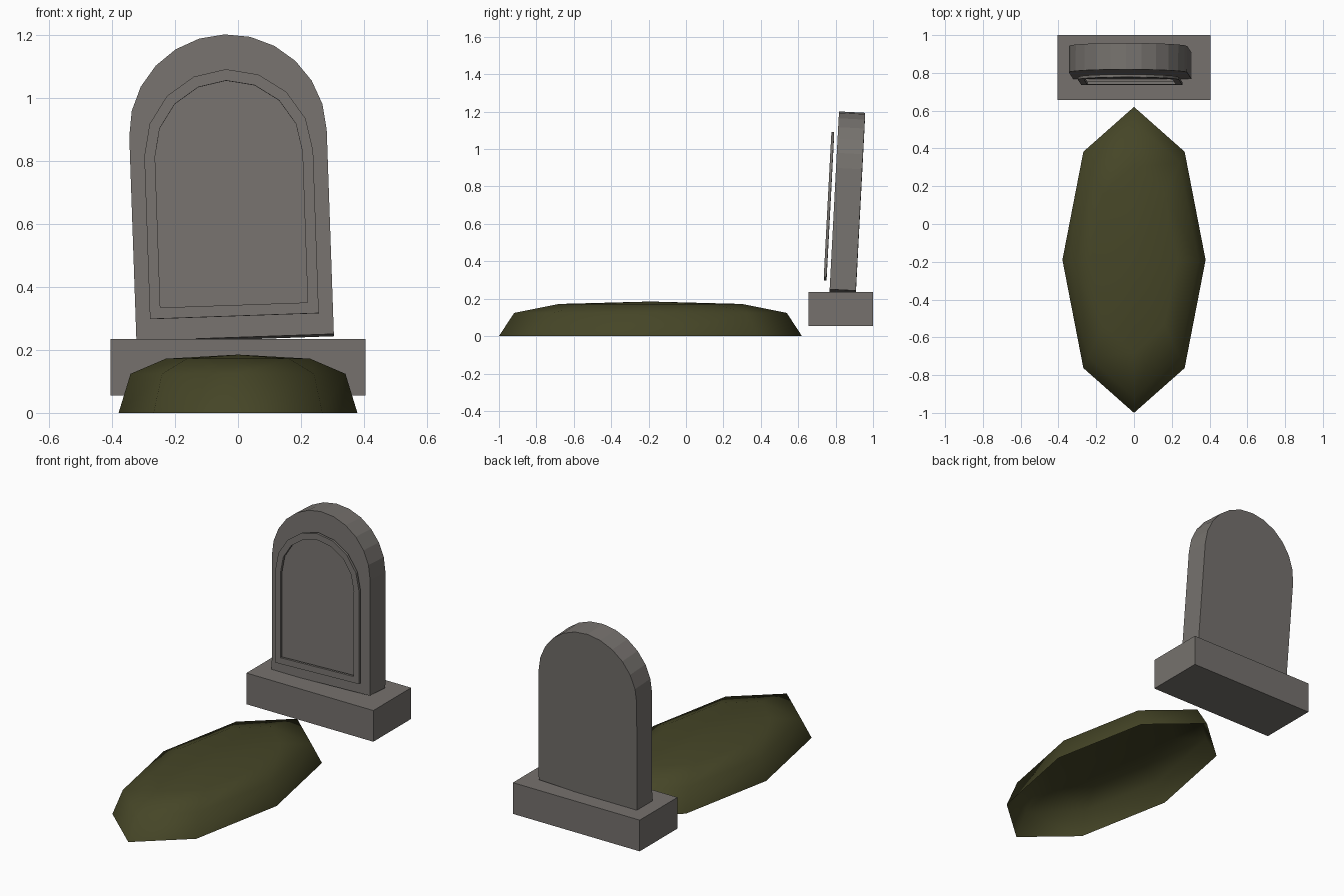
import bpy, bmesh, math
from mathutils import Matrix

if "Cube" in bpy.data.objects:
    bpy.data.objects.remove(bpy.data.objects["Cube"])


def material(name, rgb):
    m = bpy.data.materials.new(name)
    m.diffuse_color = (*rgb, 1)
    m.use_nodes = True
    m.node_tree.nodes["Principled BSDF"].inputs["Base Color"].default_value = m.diffuse_color
    return m


stone = material("grey stone", (0.18, 0.167, 0.155))
earth = material("mossy earth", (0.06, 0.06, 0.02))


def finish(name, bm, mat, matrix=None, smooth=False, closed=True):
    if closed:
        bmesh.ops.recalc_face_normals(bm, faces=bm.faces)
    for f in bm.faces:
        f.smooth = smooth
    me = bpy.data.meshes.new(name)
    bm.to_mesh(me)
    bm.free()
    me.materials.append(mat)
    ob = bpy.data.objects.new(name, me)
    bpy.context.collection.objects.link(ob)
    if matrix:
        ob.matrix_world = matrix
    return ob


def arch(r, bottom, spring, segs):
    """Round-topped outline in the xz plane."""
    pts = [(-r, bottom), (r, bottom)]
    for i in range(segs + 1):
        a = math.pi * i / segs
        pts.append((r * math.cos(a), spring + r * math.sin(a)))
    return pts


def ring(bm, pts, y):
    return [bm.verts.new((x, y, z)) for x, z in pts]


def bridge(bm, a, b):
    n = len(a)
    for i in range(n):
        j = (i + 1) % n
        bm.faces.new((a[i], a[j], b[j], b[i]))


# Leaning, slightly twisted headstone placement
lean = (Matrix.Translation((-0.009, 0.838, 0.236))
        @ Matrix.Rotation(math.radians(-2), 4, 'Y')
        @ Matrix.Rotation(math.radians(-3), 4, 'X'))

# Plinth
bm = bmesh.new()
bmesh.ops.create_cube(bm, size=1, matrix=Matrix.Translation((0, 0.828, 0.145))
                      @ Matrix.Diagonal((0.81, 0.345, 0.18, 1)))
finish("plinth", bm, stone)

# Headstone slab
bm = bmesh.new()
outline = arch(0.3135, 0, 0.65, 12)
front, back = ring(bm, outline, -0.07), ring(bm, outline, 0.07)
bm.faces.new(front)
bm.faces.new(back)
bridge(bm, front, back)
finish("headstone", bm, stone, lean)

# Thin border frame floating just in front of the slab
bm = bmesh.new()
outer, inner = arch(0.268, 0.066, 0.583, 8), arch(0.234, 0.101, 0.581, 8)
of, ob_ = ring(bm, outer, -0.105), ring(bm, outer, -0.09)
inf, inb = ring(bm, inner, -0.105), ring(bm, inner, -0.09)
for a, b in ((of, ob_), (ob_, inb), (inb, inf), (inf, of)):
    bridge(bm, a, b)
finish("headstone_frame", bm, stone, lean)

# Grave mound: eight-sided open dome
bm = bmesh.new()
rings = []
for s, z in ((1, 0), (0.9, 0.124), (0.605, 0.172)):
    rings.append([bm.verts.new((0.379 * s * math.cos(i * math.pi / 4),
                                -0.19 + 0.81 * s * math.sin(i * math.pi / 4), z))
                  for i in range(8)])
bridge(bm, rings[0], rings[1])
bridge(bm, rings[1], rings[2])
top = bm.verts.new((0, -0.19, 0.185))
for i in range(8):
    bm.faces.new((rings[2][i], rings[2][(i + 1) % 8], top))
finish("grave_mound", bm, earth, smooth=True, closed=False)
